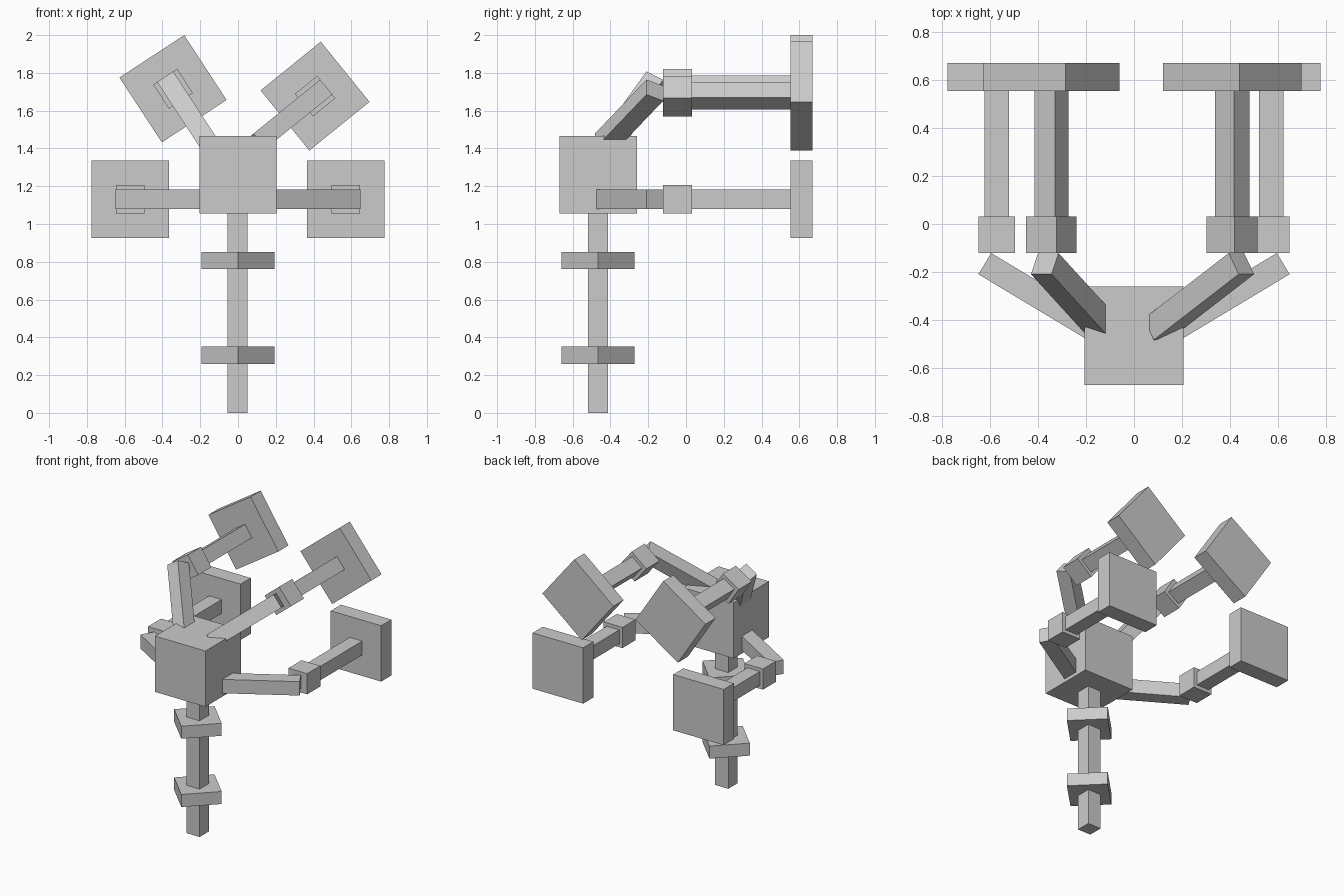
import bpy
from math import radians
from mathutils import Matrix, Vector

cube = bpy.data.objects.get("Cube")
if cube:
    bpy.data.objects.remove(cube, do_unlink=True)

# Single flat grey
grey = bpy.data.materials.new("light_grey")
grey.use_nodes = True
colour = (0.6, 0.6, 0.6, 1)
grey.diffuse_color = colour
grey.node_tree.nodes["Principled BSDF"].inputs["Base Color"].default_value = colour


def box(name, centre, size, turn=0, frame=Matrix()):
    """Box turned about its own z axis, then placed in a frame."""
    bpy.ops.mesh.primitive_cube_add(size=1)
    ob = bpy.context.object
    ob.name = name
    ob.data.transform(Matrix.Diagonal((*size, 1)))
    ob.matrix_world = (frame @ Matrix.Translation(centre)
                       @ Matrix.Rotation(radians(turn), 4, 'Z'))
    ob.data.materials.append(grey)
    return ob


# Body and mast
BODY_Y = -0.465
box("body", (0, BODY_Y, 1.26), (0.41, 0.41, 0.41))
box("mast", (-0.002, BODY_Y, 0.54), (0.106, 0.106, 1.08))

# Diamond collars around the mast
for name, z in (("lower_collar", 0.306), ("upper_collar", 0.807)):
    box(name, (0, BODY_Y, z), (0.273, 0.273, 0.092), 45)


def arm(name, x, z, angle):
    """Bent arm whose local x points away from the body."""
    frame = Matrix.Translation((x, 0, z)) @ Matrix.Rotation(radians(-angle), 4, 'Y')
    # Slanted link, placed back from its tip at the elbow
    slant, length = 31, 0.53
    along = Matrix.Rotation(radians(slant), 3, 'Z') @ Vector((1, 0, 0))
    tip = Vector((0.05, -0.165, 0))
    box(name + "_link", tip - along * length / 2, (length, 0.103, 0.102), slant, frame)
    box(name + "_elbow", (0, -0.045, 0), (0.152, 0.152, 0.152), 0, frame)
    box(name + "_forearm", (0, 0.3, 0), (0.102, 0.56, 0.102), 0, frame)
    box(name + "_panel", (0, 0.612, 0), (0.41, 0.118, 0.41), 0, frame)


arm("lower_left", 0.571, 1.131, 0)
arm("upper_left", 0.408, 1.677, 39)
arm("upper_right", -0.344, 1.716, 123.2)
arm("lower_right", -0.571, 1.131, 180)
